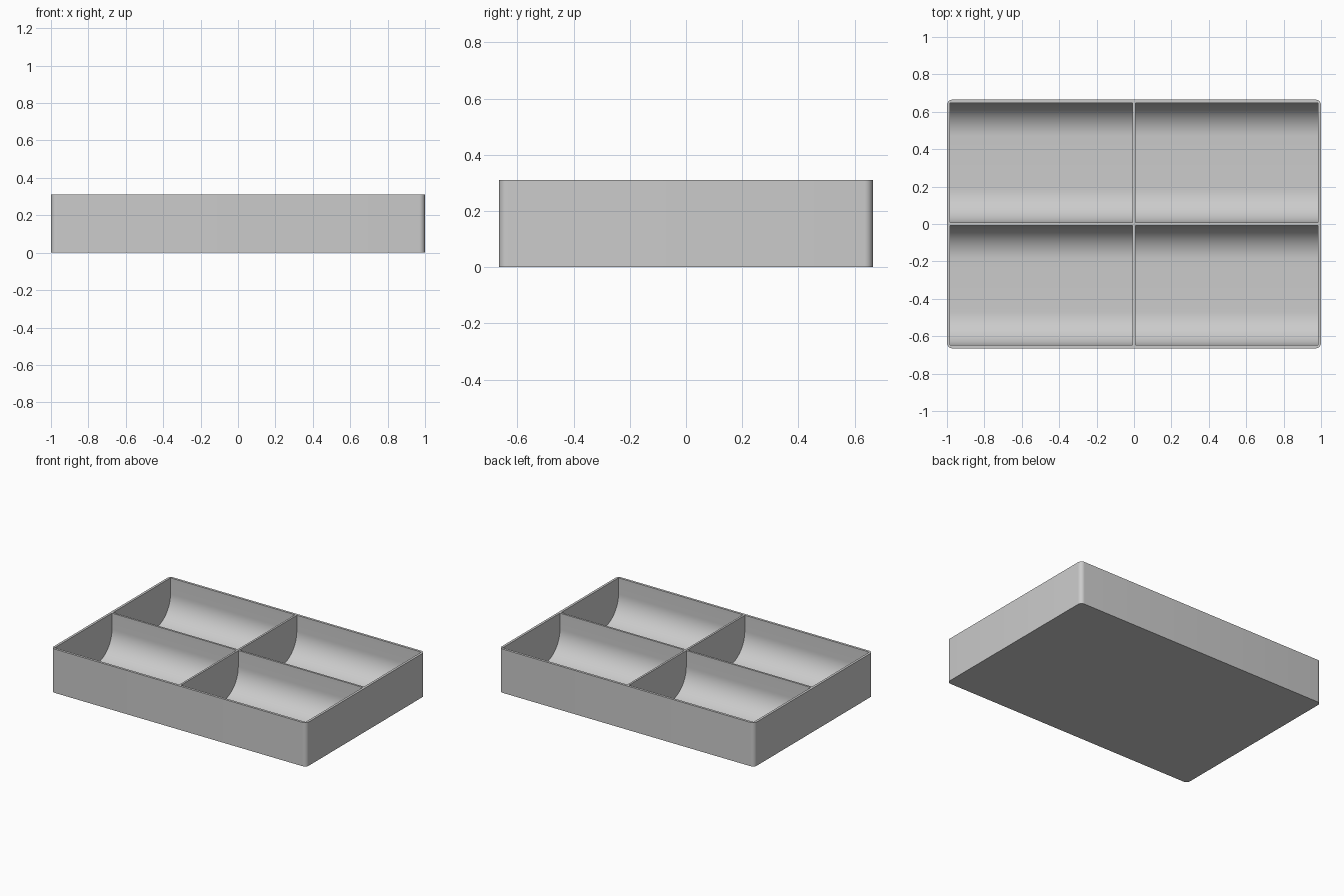
import bpy
import math

if "Cube" in bpy.data.objects:
    bpy.data.objects.remove(bpy.data.objects["Cube"], do_unlink=True)

HALF_X, HALF_Y, HEIGHT = 1.0, 0.665, 0.31
WALL, FLOOR = 0.017, 0.016
CORNER, SCOOP = 0.03, 0.18
RIB = 0.007  # half thickness of the dividers

grey = bpy.data.materials.new("light grey")
grey.use_nodes = True
colour = (0.6, 0.6, 0.6, 1)
grey.diffuse_color = colour
grey.node_tree.nodes["Principled BSDF"].inputs["Base Color"].default_value = colour


def arc(cx, cy, radius, start, steps):
    """Quarter circle running anticlockwise from the start angle."""
    return [(cx + radius * math.cos(math.radians(start + 90 * i / steps)),
             cy + radius * math.sin(math.radians(start + 90 * i / steps)))
            for i in range(steps + 1)]


def prism(name, outline, place, low, high):
    """Closed solid: an anticlockwise outline swept from low to high."""
    n = len(outline)
    verts = [place(a, b, low) for a, b in outline] + [place(a, b, high) for a, b in outline]
    faces = [list(range(n))[::-1], list(range(n, 2 * n))]
    faces += [[i, (i + 1) % n, n + (i + 1) % n, n + i] for i in range(n)]
    mesh = bpy.data.meshes.new(name)
    mesh.from_pydata(verts, [], faces)
    mesh.materials.append(grey)
    obj = bpy.data.objects.new(name, mesh)
    bpy.context.collection.objects.link(obj)
    return obj


# Tray body with rounded upright corners
cx, cy = HALF_X - CORNER, HALF_Y - CORNER
outline = (arc(cx, cy, CORNER, 0, 8) + arc(-cx, cy, CORNER, 90, 8)
           + arc(-cx, -cy, CORNER, 180, 8) + arc(cx, -cy, CORNER, 270, 8))
tray = prism("divided_tray", outline, lambda x, y, z: (x, y, z), 0, HEIGHT)

# Four scooped compartments, curved up at their front and back
bpy.context.view_layer.objects.active = tray
for sx in (-1, 1):
    for sy in (-1, 1):
        x0, x1 = sorted((sx * RIB, sx * (HALF_X - WALL)))
        y0, y1 = sorted((sy * RIB, sy * (HALF_Y - WALL)))
        z = FLOOR + SCOOP
        section = ([(y1, HEIGHT + 0.1), (y0, HEIGHT + 0.1)]
                   + arc(y0 + SCOOP, z, SCOOP, 180, 20)
                   + arc(y1 - SCOOP, z, SCOOP, 270, 20))
        cutter = prism("compartment_cutter", section, lambda y, z, x: (x, y, z), x0, x1)
        cutter.hide_render = True
        cut = tray.modifiers.new("compartment", 'BOOLEAN')
        cut.operation = 'DIFFERENCE'
        cut.solver = 'EXACT'
        cut.object = cutter
        bpy.ops.object.modifier_apply(modifier=cut.name)
        bpy.data.objects.remove(cutter, do_unlink=True)

# Smooth the curves and keep the rims sharp
bpy.ops.object.select_all(action='DESELECT')
tray.select_set(True)
bpy.ops.object.shade_smooth_by_angle(angle=math.radians(30))
